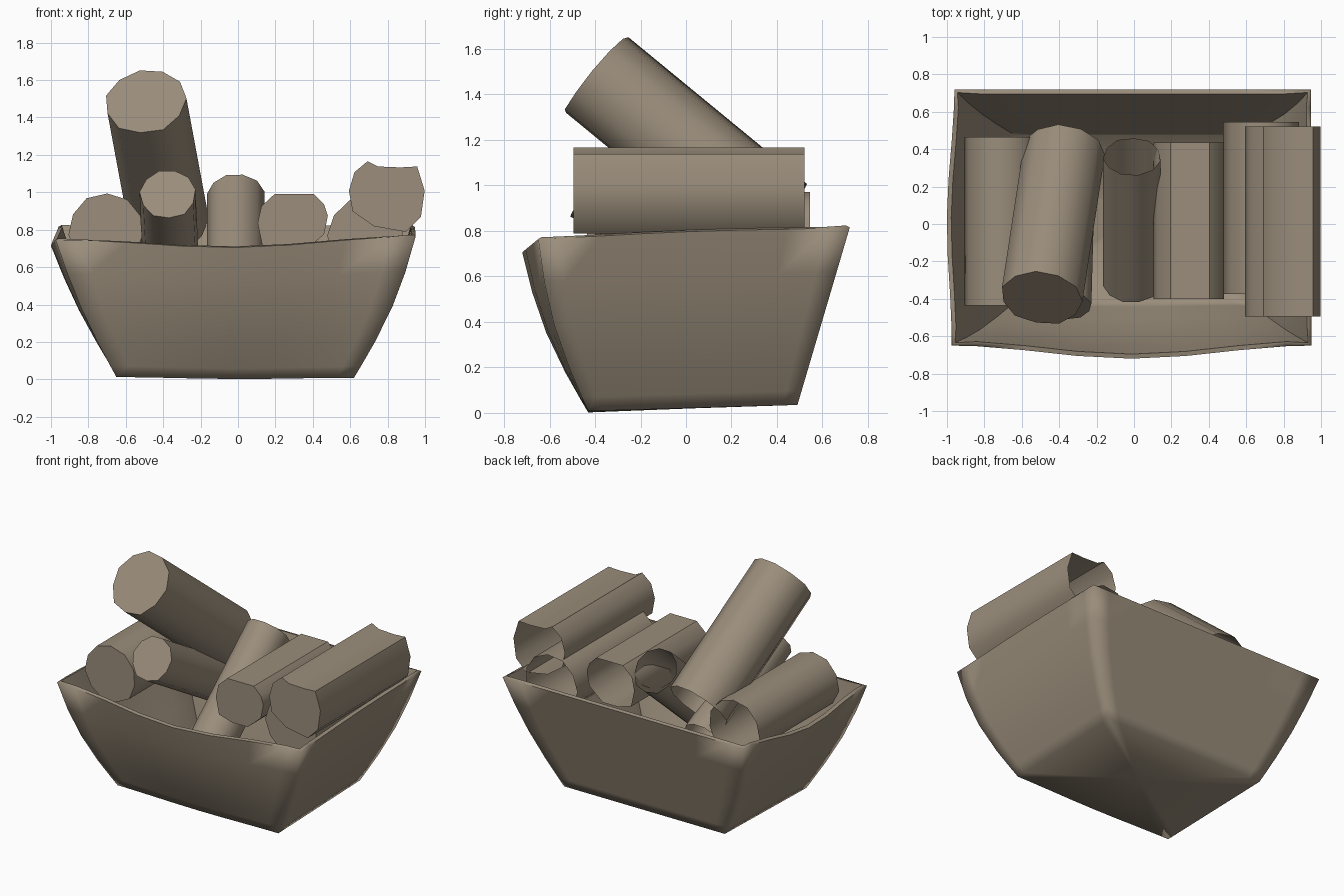
import bpy, bmesh, math
from mathutils import Vector

if "Cube" in bpy.data.objects:
    bpy.data.objects.remove(bpy.data.objects["Cube"])

wood = bpy.data.materials.new("taupe wood")
wood.diffuse_color = (0.325, 0.268, 0.198, 1)
wood.use_nodes = True
wood.node_tree.nodes["Principled BSDF"].inputs["Base Color"].default_value = wood.diffuse_color


def finish(bm, name, angle, thickness=0):
    bmesh.ops.recalc_face_normals(bm, faces=bm.faces) if thickness else None
    me = bpy.data.meshes.new(name)
    bm.to_mesh(me)
    bm.free()
    me.materials.append(wood)
    ob = bpy.data.objects.new(name, me)
    bpy.context.collection.objects.link(ob)
    bpy.ops.object.select_all(action='DESELECT')
    bpy.context.view_layer.objects.active = ob
    ob.select_set(True)
    if thickness:
        mod = ob.modifiers.new("wall", 'SOLIDIFY')
        mod.thickness = thickness
        mod.offset = -1
        bpy.ops.object.modifier_apply(modifier=mod.name)
    bpy.ops.object.shade_smooth_by_angle(angle=math.radians(angle))
    return ob


# Basket: lofted flaring rings with a wavy rim
top = [Vector(c) for c in ((-0.975, -0.65, 0.745), (0.95, -0.65, 0.765),
                           (0.945, 0.72, 0.815), (-0.96, 0.72, 0.815))]
base = [Vector(c) for c in ((-0.65, -0.43, 0.012), (0.62, -0.43, 0.008),
                            (0.62, 0.49, 0.035), (-0.65, 0.49, 0.035))]
# mid-side bow of the rim and wall bulge: front, right, back, left
bow = [Vector((0, -0.07, -0.05)), Vector((0.0, 0, 0.008)),
       Vector((0, 0, 0)), Vector((-0.033, 0, -0.065))]
bulge = [Vector((0, -0.04, 0)), Vector((0.04, 0, 0)), Vector((0, 0, 0)), Vector((-0.025, 0, 0))]
steps = [0, 0.07, 0.2, 0.35, 0.5, 0.65, 0.8, 0.93]
levels = [0, 0.08, 0.25, 0.5, 0.75, 1]

bm = bmesh.new()
rings = []
for t in levels:
    ring = []
    for s in range(4):
        n, prev = (s + 1) % 4, (s - 1) % 4
        for u in steps:
            p = base[s].lerp(base[n], u).lerp(top[s].lerp(top[n], u), t)
            p += bow[s] * (math.sin(math.pi * u) ** 2) * t
            b = bulge[s] + bulge[prev] * (1 - u) + bulge[n] * u
            p += b * math.sin(math.pi * t)
            if s == 0:
                p.z -= 0.008 * math.sin(math.pi * u) ** 2 * (1 - t)
            ring.append(bm.verts.new(p))
    rings.append(ring)
for a, b in zip(rings, rings[1:]):
    for i in range(len(a)):
        j = (i + 1) % len(a)
        bm.faces.new((a[i], a[j], b[j], b[i]))
# floor, fanned from the middle
mid = bm.verts.new((-0.015, 0.03, 0.02))
for i in range(len(rings[0])):
    bm.faces.new((rings[0][(i + 1) % len(rings[0])], rings[0][i], mid))
# outward normals for an open shell: floor must face down
for f in bm.faces:
    f.normal_update()
finish(bm, "basket", 88, 0.025)


# Logs: irregular tubes, capped at the front, open at the back
def regular(r, n=11, turn=0.2):
    return [(r * (1 + 0.025 * math.sin(3 * i)) * math.cos(turn + i * math.tau / n),
             r * (1 + 0.025 * math.sin(3 * i)) * math.sin(turn + i * math.tau / n)) for i in range(n)]


def log(name, front, back, outline):
    a, b = Vector(front), Vector(back)
    d = (b - a).normalized()
    u = d.cross(Vector((0, 0, 1))).normalized()
    v = u.cross(d)
    bm = bmesh.new()
    ends = [[bm.verts.new(c + u * x + v * y) for x, y in outline] for c in (a, b)]
    n = len(outline)
    bm.faces.new(ends[0])
    for i in range(n):
        j = (i + 1) % n
        bm.faces.new((ends[0][j], ends[0][i], ends[1][i], ends[1][j]))
    finish(bm, name, 42)


notched = [(0.20, 0.02), (0.16, 0.15), (0.07, 0.145), (-0.05, 0.15), (-0.105, 0.178), (-0.175, 0.12),
           (-0.205, 0.02), (-0.185, -0.09), (-0.07, -0.17), (0.10, -0.2), (0.18, -0.12)]
flat_top = [(0.185, 0.04), (0.165, 0.1), (0.11, 0.155), (-0.1, 0.155), (-0.17, 0.09), (-0.19, 0.0),
            (-0.165, -0.12), (-0.06, -0.15), (0.06, -0.15), (0.165, -0.06)]

log("left_log", (-0.705, -0.435, 0.795), (-0.705, 0.465, 0.795), regular(0.2, 11, 0.4))
log("leaning_log", (-0.493, -0.395, 1.485), (-0.373, 0.39, 0.84), regular(0.219, 11, 0.1))
log("small_front_log", (-0.375, -0.435, 0.99), (-0.355, 0.3, 0.56), regular(0.15))
log("middle_log", (-0.01, -0.32, 0.40), (-0.01, 0.36, 0.98), regular(0.155))
log("centre_right_log", (0.295, -0.40, 0.835), (0.295, 0.435, 0.835), flat_top)
log("lower_right_log", (0.685, -0.375, 0.77), (0.685, 0.545, 0.77), regular(0.205, 11, 0.3))
log("top_right_log", (0.798, -0.495, 0.988), (0.798, 0.522, 0.988), notched)
